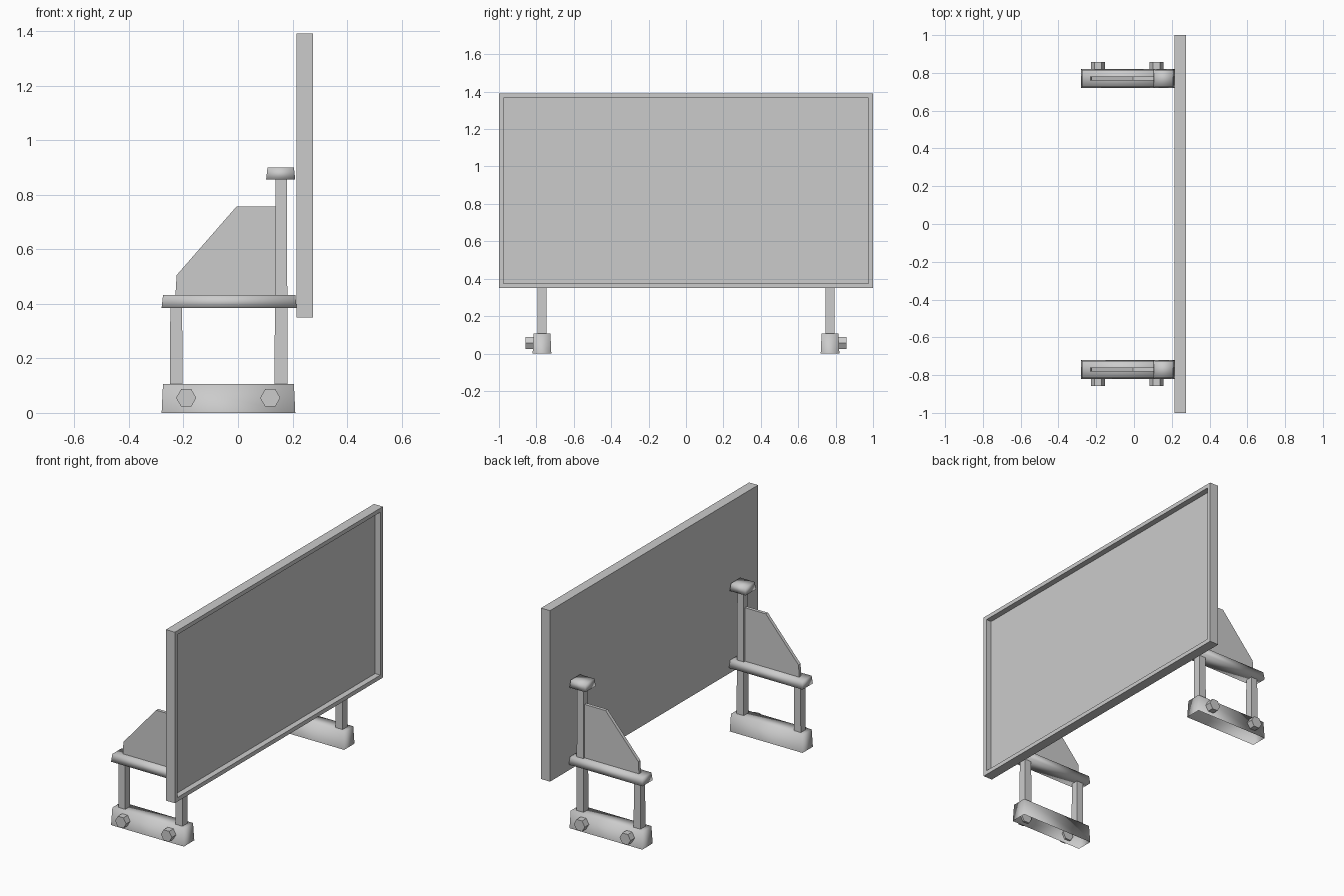
import bpy
import bmesh
from math import radians
from mathutils import Matrix, Vector

cube = bpy.data.objects.get("Cube")
if cube:
    bpy.data.objects.remove(cube, do_unlink=True)

grey = bpy.data.materials.new("plain_grey")
grey.use_nodes = True
colour = (0.6, 0.6, 0.6, 1)
grey.diffuse_color = colour
grey.node_tree.nodes["Principled BSDF"].inputs["Base Color"].default_value = colour


def finish(name, bm, smooth=False):
    mesh = bpy.data.meshes.new(name)
    for face in bm.faces:
        face.smooth = smooth
    bm.to_mesh(mesh)
    bm.free()
    mesh.materials.append(grey)
    obj = bpy.data.objects.new(name, mesh)
    bpy.context.collection.objects.link(obj)
    return obj


def box(name, low, high, taper=0.0, smooth=False, open_bottom=False):
    """Box between two corners, its top drawn in by the taper."""
    bm = bmesh.new()
    bmesh.ops.create_cube(bm, size=1)
    low, high = Vector(low), Vector(high)
    middle, size = (low + high) / 2, high - low
    for v in bm.verts:
        inset = taper if v.co.z > 0 else 0
        v.co = Vector((middle.x + v.co.x * (size.x - 2 * inset),
                       middle.y + v.co.y * (size.y - 2 * inset),
                       middle.z + v.co.z * size.z))
    if open_bottom:
        bottom = [f for f in bm.faces if f.normal.z < -0.9 or f.calc_center_median().z < low.z + 1e-4]
        bmesh.ops.delete(bm, geom=bottom, context="FACES")
    return finish(name, bm, smooth)


def board():
    """Tall panel with a framed recess on its +x face."""
    bm = bmesh.new()
    bmesh.ops.create_cube(bm, size=1)
    bmesh.ops.scale(bm, vec=(0.06, 2, 1.04), verts=bm.verts)
    bmesh.ops.translate(bm, vec=(0.245, 0, 0.87), verts=bm.verts)
    bm.normal_update()
    face = max(bm.faces, key=lambda f: f.normal.x)
    bmesh.ops.inset_region(bm, faces=[face], thickness=0.035)
    pushed = bmesh.ops.extrude_discrete_faces(bm, faces=[face])["faces"][0]
    bmesh.ops.translate(bm, vec=(-0.035, 0, 0), verts=pushed.verts)
    finish("display_board", bm)


def gusset(name, y):
    """Thin sloping brace plate."""
    bm = bmesh.new()
    outline = [(-0.23, 0.42), (0.15, 0.42), (0.15, 0.757), (-0.005, 0.757), (-0.225, 0.505)]
    face = bm.faces.new([bm.verts.new((x, y - 0.01, z)) for x, z in outline])
    pushed = bmesh.ops.extrude_face_region(bm, geom=[face])["geom"]
    bmesh.ops.translate(bm, vec=(0, 0.02, 0), verts=[g for g in pushed if isinstance(g, bmesh.types.BMVert)])
    bmesh.ops.recalc_face_normals(bm, faces=bm.faces)
    finish(name, bm)


def bolt(name, x, y):
    """Six-sided bolt head along y."""
    bm = bmesh.new()
    spin = Matrix.Translation((x, y, 0.055)) @ Matrix.Rotation(radians(90), 4, "X")
    bmesh.ops.create_cone(bm, cap_ends=True, segments=6, radius1=0.037, radius2=0.037,
                          depth=0.05, matrix=spin)
    left = min(v.co.x for v in bm.verts)
    # Turn a corner to the side when the cone starts on a flat
    if left > x - 0.036:
        bmesh.ops.rotate(bm, cent=(x, y, 0.055), matrix=Matrix.Rotation(radians(30), 3, "Y"), verts=bm.verts)
    finish(name, bm)


board()

# A matching stand near each end of the board
for side, s in (("right", -1), ("left", 1)):
    y = s * 0.77

    def block(part, x0, x1, z0, z1, half, **options):
        box(f"{side}_{part}", (x0, y - half, z0), (x1, y + half, z1), **options)

    block("foot", -0.28, 0.21, 0, 0.106, 0.05, taper=0.005, smooth=True, open_bottom=True)
    block("crossbar", -0.28, 0.215, 0.385, 0.432, 0.05, taper=0.005, smooth=True)
    block("post_cap", 0.103, 0.21, 0.855, 0.9, 0.05, taper=0.005, smooth=True)
    block("short_post", -0.25, -0.203, 0.1, 0.39, 0.024, taper=0.002)
    block("tall_post", 0.134, 0.182, 0.1, 0.86, 0.024, taper=0.003)
    gusset(f"{side}_gusset", y)
    for place, x in (("outer", -0.19), ("inner", 0.118)):
        bolt(f"{side}_{place}_bolt", x, y + s * 0.062)
